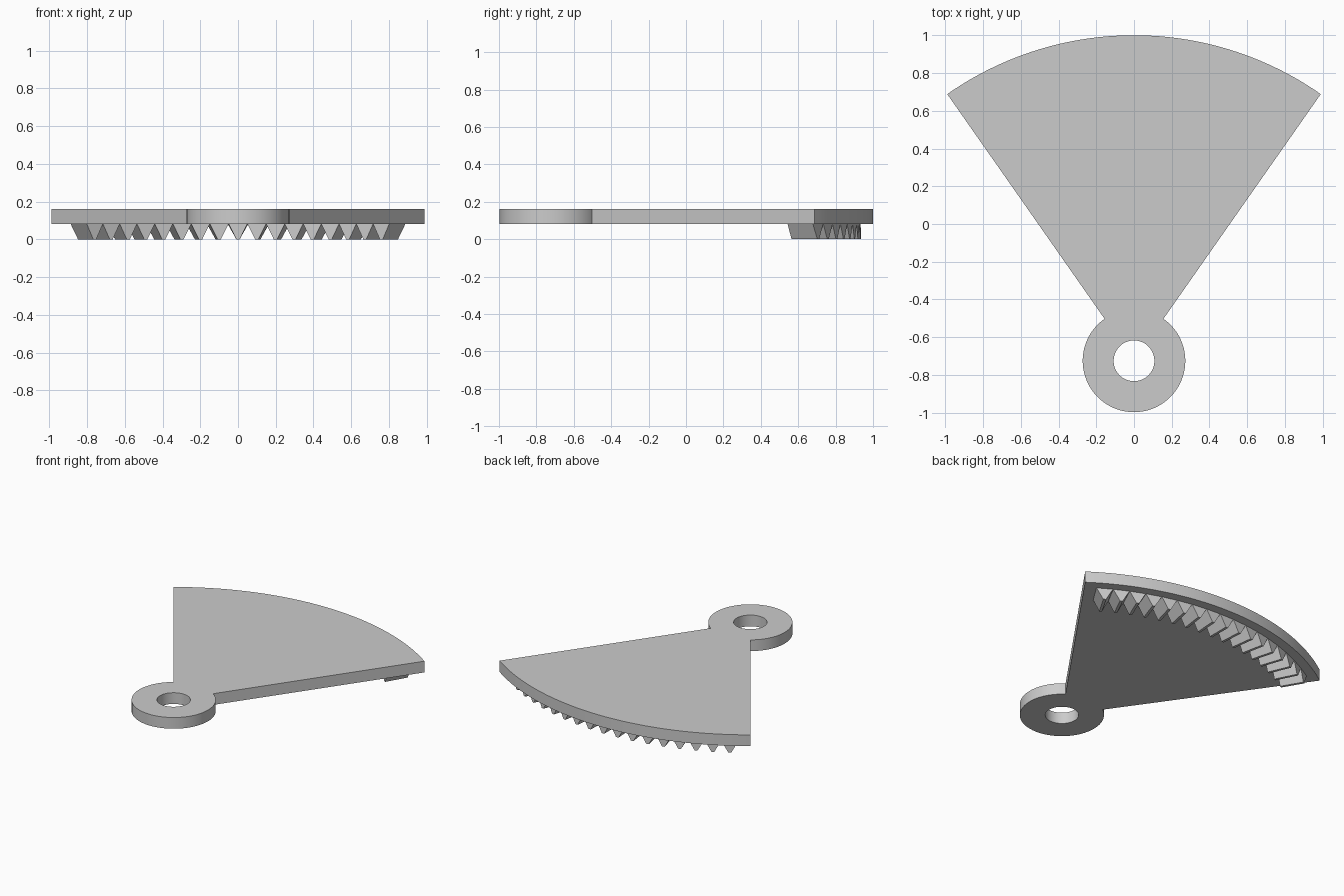
import bpy
import bmesh
from math import sin, cos, radians, pi

cube = bpy.data.objects.get("Cube")
if cube:
    bpy.data.objects.remove(cube, do_unlink=True)

PIVOT_Y = -0.725
ARC_R, HUB_R, HOLE_R = 1.725, 0.272, 0.108
HALF_ANGLE = radians(35)
PLATE_BOTTOM, PLATE_TOP = 0.08, 0.16
TOOTH_COUNT, TOOTH_PITCH = 17, radians(3.8)
TOOTH_INNER, TOOTH_OUTER = 1.5, 1.66
TIP_HALF = 0.009

grey = bpy.data.materials.new("plain grey")
grey.use_nodes = True
colour = (0.6, 0.6, 0.6, 1)
grey.diffuse_color = colour
grey.node_tree.nodes["Principled BSDF"].inputs["Base Color"].default_value = colour


def polar(radius, angle):
    """Point about the pivot, with the angle measured from +y towards +x."""
    return radius * sin(angle), PIVOT_Y + radius * cos(angle)


def arc(radius, start, end, steps):
    return [polar(radius, start + (end - start) * i / steps) for i in range(steps + 1)]


# Sector plate with round hub and bore, as one filled outline
outline = arc(ARC_R, -HALF_ANGLE, HALF_ANGLE, 64)
outline += arc(HUB_R, HALF_ANGLE, 2 * pi - HALF_ANGLE, 64)
bore = arc(HOLE_R, 0, 2 * pi, 48)[:-1]
curve = bpy.data.curves.new("sector_plate", "CURVE")
curve.dimensions = "2D"
curve.fill_mode = "BOTH"
curve.extrude = (PLATE_TOP - PLATE_BOTTOM) / 2
for points in (outline, bore):
    spline = curve.splines.new("POLY")
    spline.points.add(len(points) - 1)
    for p, (x, y) in zip(spline.points, points):
        p.co = (x, y, 0, 1)
    spline.use_cyclic_u = True
plate = bpy.data.objects.new("sector_plate", curve)
plate.location.z = (PLATE_TOP + PLATE_BOTTOM) / 2
bpy.context.collection.objects.link(plate)
bpy.ops.object.select_all(action="DESELECT")
plate.select_set(True)
bpy.context.view_layer.objects.active = plate
bpy.ops.object.convert(target="MESH")
plate = bpy.context.object
plate.data.materials.clear()
plate.data.materials.append(grey)
bm = bmesh.new()
bm.from_mesh(plate.data)
bmesh.ops.remove_doubles(bm, verts=bm.verts, dist=0.0001)
bmesh.ops.recalc_face_normals(bm, faces=bm.faces)
bm.to_mesh(plate.data)
bm.free()
bpy.ops.object.shade_smooth_by_angle(angle=radians(30))

# Row of tapered teeth under the rim, wider at the outer end
bm = bmesh.new()
for i in range(TOOTH_COUNT):
    middle = (i - (TOOTH_COUNT - 1) / 2) * TOOTH_PITCH
    ends = []
    for radius in (TOOTH_INNER, TOOTH_OUTER):
        base, tip = TOOTH_PITCH * 0.49, TIP_HALF / radius
        section = ((-base, PLATE_BOTTOM), (base, PLATE_BOTTOM), (tip, 0), (-tip, 0))
        ends.append([bm.verts.new((*polar(radius, middle + a), z)) for a, z in section])
    inner, outer = ends
    bm.faces.new(inner)
    bm.faces.new(outer[::-1])
    for j in range(4):
        k = (j + 1) % 4
        bm.faces.new((inner[k], inner[j], outer[j], outer[k]))
bmesh.ops.recalc_face_normals(bm, faces=bm.faces)
mesh = bpy.data.meshes.new("gear_teeth")
bm.to_mesh(mesh)
bm.free()
mesh.materials.append(grey)
bpy.context.collection.objects.link(bpy.data.objects.new("gear_teeth", mesh))
